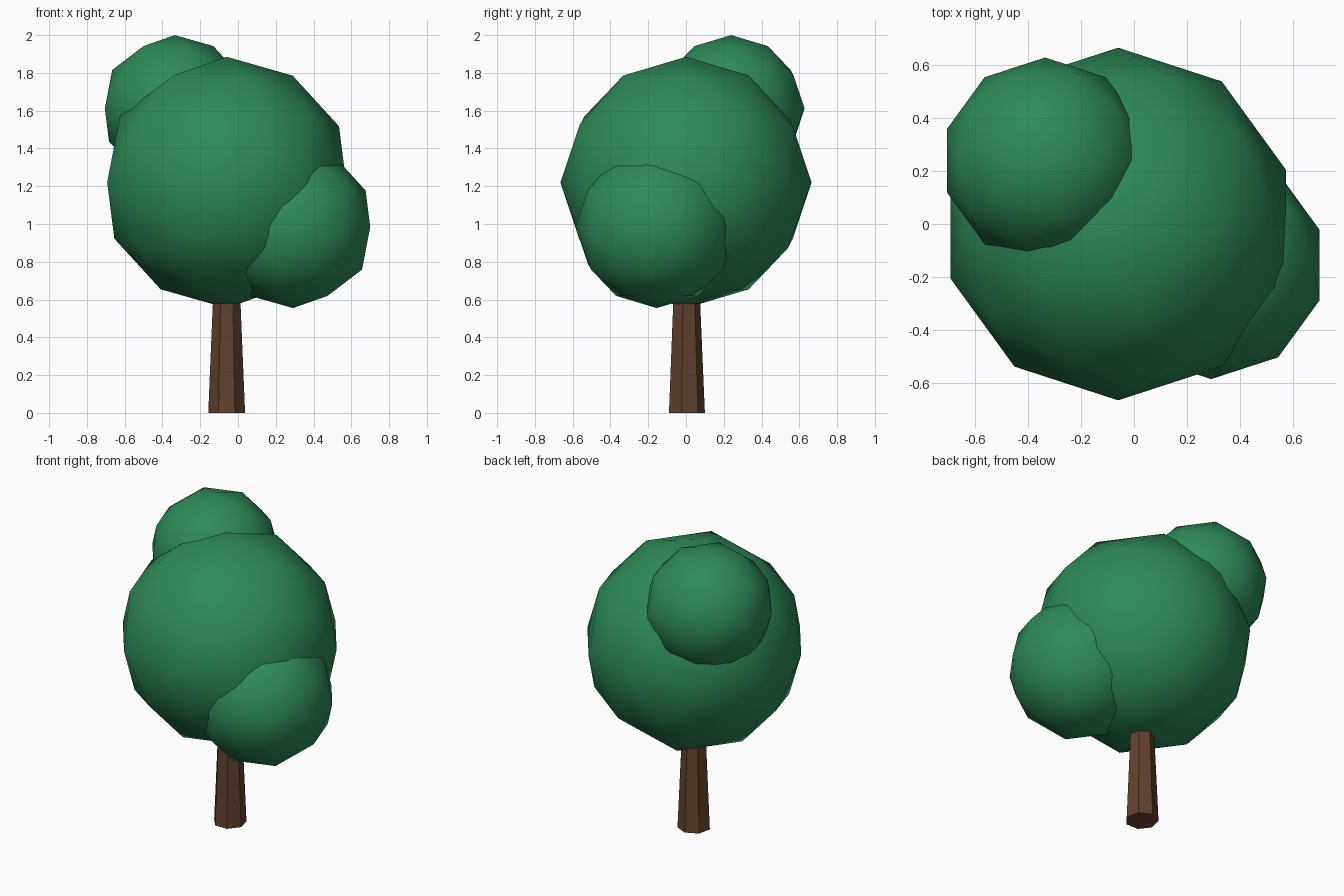
import bpy

cube = bpy.data.objects.get("Cube")
if cube:
    bpy.data.objects.remove(cube, do_unlink=True)


def make_material(name, rgb):
    mat = bpy.data.materials.new(name)
    mat.use_nodes = True
    colour = (*rgb, 1.0)
    mat.diffuse_color = colour
    bsdf = next(n for n in mat.node_tree.nodes if n.type == 'BSDF_PRINCIPLED')
    bsdf.inputs["Base Color"].default_value = colour
    bsdf.inputs["Roughness"].default_value = 0.9
    return mat


leaf_green = make_material("leaf green", (0.027, 0.258, 0.095))
bark_brown = make_material("bark brown", (0.122, 0.054, 0.027))


def leaf_ball(name, centre, radius):
    """Low-poly foliage ball with smooth shading."""
    bpy.ops.mesh.primitive_ico_sphere_add(subdivisions=2, radius=radius, location=centre)
    ball = bpy.context.object
    ball.name = name
    ball.data.materials.append(leaf_green)
    bpy.ops.object.shade_smooth()


# Tapered seven-sided trunk, its top hidden inside the crown
TRUNK_X = -0.06
TRUNK_HEIGHT = 0.7
bpy.ops.mesh.primitive_cone_add(vertices=7, radius1=0.1, radius2=0.07, depth=TRUNK_HEIGHT,
                                location=(TRUNK_X, 0, TRUNK_HEIGHT / 2))
trunk = bpy.context.object
trunk.name = "trunk"
trunk.data.materials.append(bark_brown)
bpy.ops.object.shade_flat()

# Foliage: main crown and two side clumps
leaf_ball("main_crown", (TRUNK_X, 0, 1.22), 0.665)
leaf_ball("upper_back_clump", (-0.335, 0.239, 1.611), 0.389)
leaf_ball("lower_front_clump", (0.291, -0.155, 0.985), 0.43)
